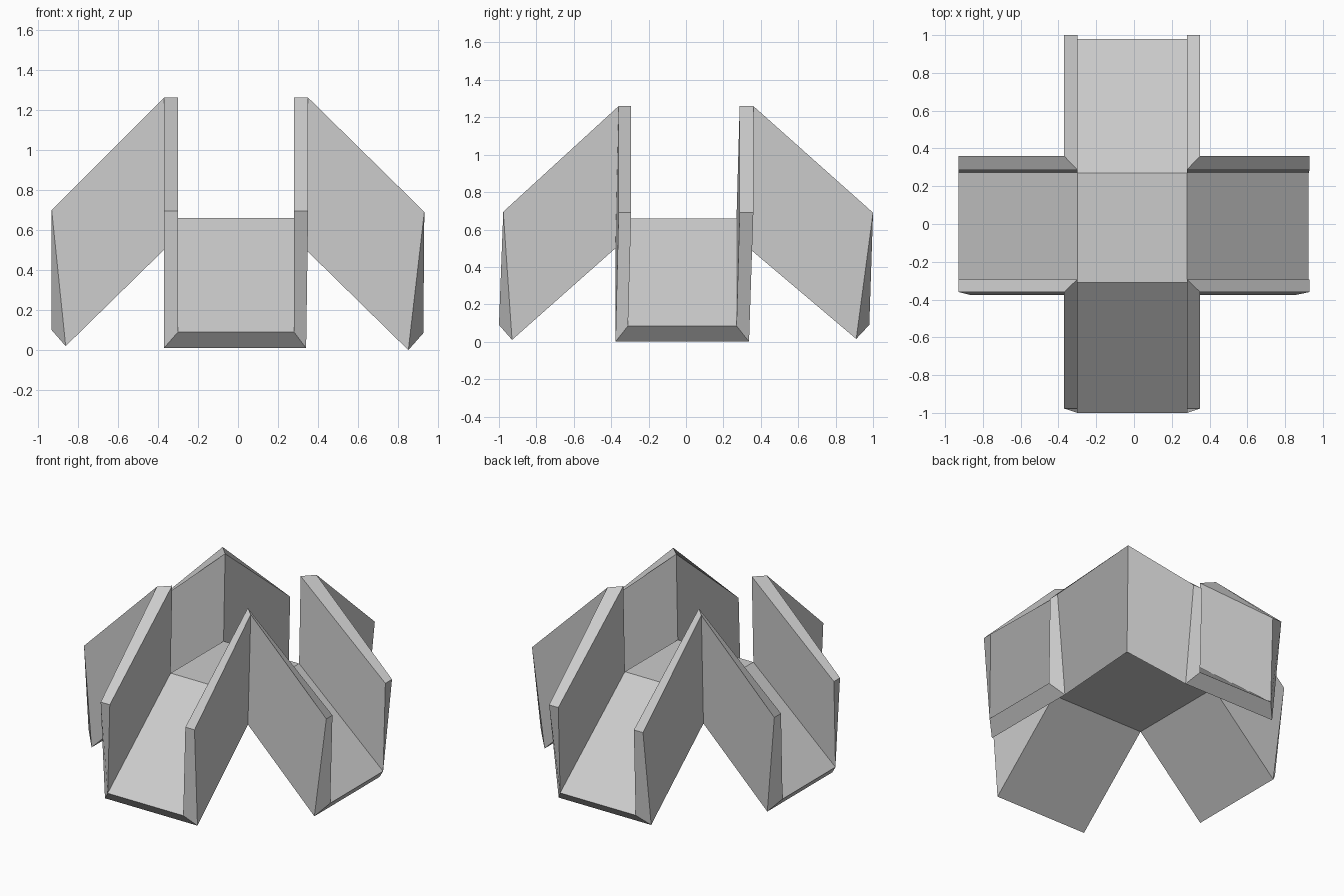
import bpy, bmesh
from mathutils import Vector

if "Cube" in bpy.data.objects:
    bpy.data.objects.remove(bpy.data.objects["Cube"])


def corner(sx, sy):
    """Hub corner post: top outer, top inner, floor inner, floor outer."""
    return [Vector((-.01 + .36 * sx, .36 * sy, 1.26)),
            Vector((-.01 + .29 * sx, -.003 + .29 * sy, 1.26)),
            Vector((-.01 + .29 * sx, -.02 + .29 * sy, .66)),
            Vector((-.015 + .355 * sx, -.02 + .357 * sy, .50))]


def slide(post, axis, reach, heights):
    """Move a corner post outward along an arm and down to its mouth."""
    out = []
    for p, r, z in zip(post, reach, heights):
        q = p.copy()
        q[axis], q.z = r, z
        out.append(q)
    return out


bm = bmesh.new()


def face(*pts):
    bm.faces.new([bm.verts.new(p) for p in pts])


# Sloping trough arms: corner signs, axis, mouth reach and mouth heights
arms = [
    ((-1, -1), (-1, 1), 0, (-.93, -.93, -.93, -.86), (.70, .70, .10, .02)),
    ((1, 1), (1, -1), 0, (.93, .93, .925, .85), (.69, .69, .085, .0)),
    ((1, -1), (-1, -1), 1, (-.977, -.977, -1.0, -.93), (.695, .695, .09, .01)),
    ((-1, 1), (1, 1), 1, (1.0, 1.0, .98, .91), (.69, .69, .09, .015)),
]
for a, b, axis, reach, heights in arms:
    pa, pb = corner(*a), corner(*b)
    ea, eb = (slide(p, axis, reach, heights) for p in (pa, pb))
    root = pa[:3] + pb[2::-1] + [pb[3], pa[3]]
    mouth = ea[:3] + eb[2::-1] + [eb[3], ea[3]]
    for i in range(8):
        j = (i + 1) % 8
        face(root[i], root[j], mouth[j], mouth[i])
    # End rims of both walls and of the floor
    face(*ea)
    face(*eb)
    face(ea[2], ea[3], eb[3], eb[2])

# Central platform, top and underside
for k in (2, 3):
    face(*[corner(*s)[k] for s in ((-1, -1), (1, -1), (1, 1), (-1, 1))])

bmesh.ops.remove_doubles(bm, verts=bm.verts, dist=1e-4)
bmesh.ops.recalc_face_normals(bm, faces=bm.faces)
mesh = bpy.data.meshes.new("cross_trough")
bm.to_mesh(mesh)
bm.free()
bpy.context.collection.objects.link(bpy.data.objects.new("cross_trough", mesh))
